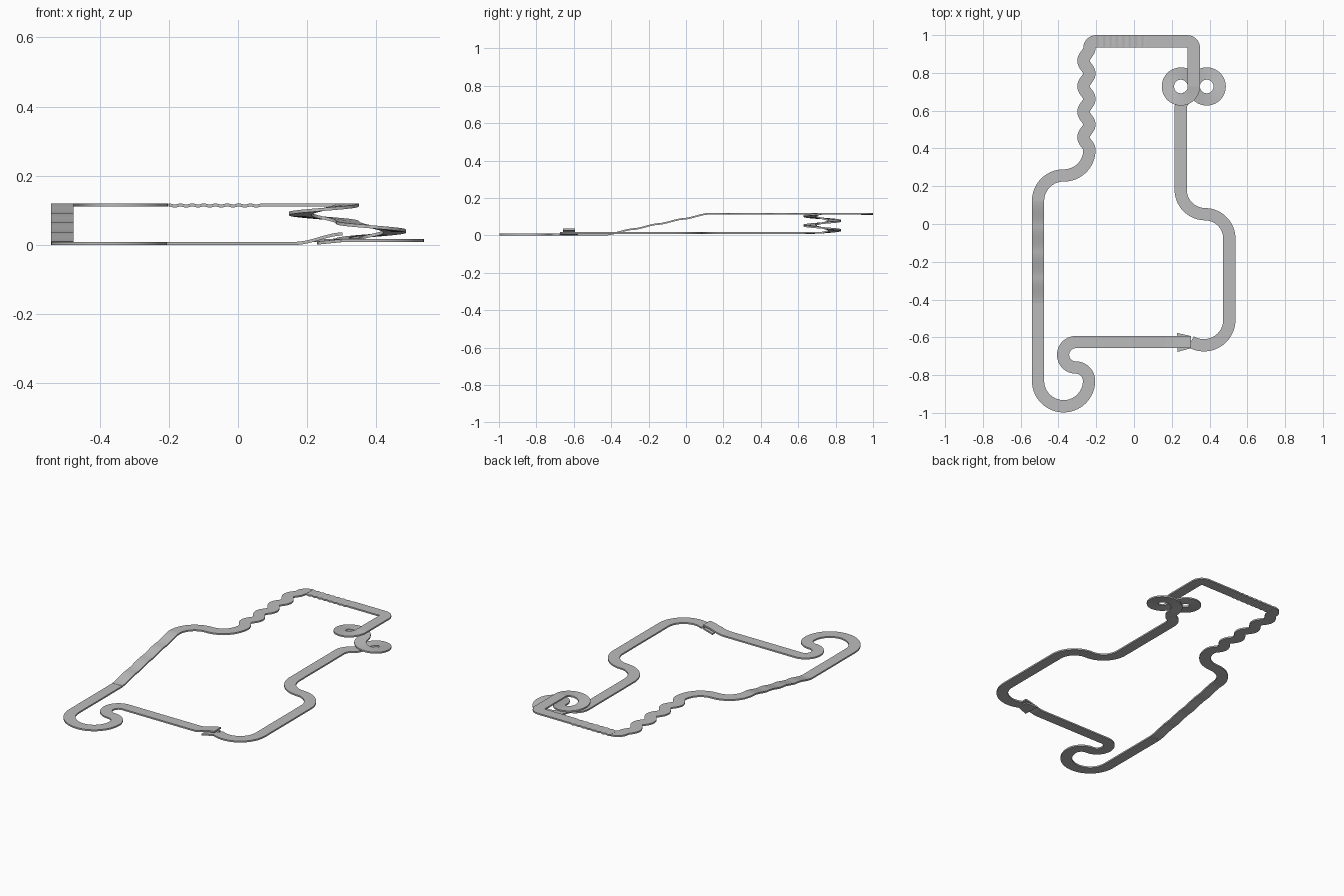
import bpy, bmesh, math
from math import sin, cos, pi, radians

if "Cube" in bpy.data.objects:
    bpy.data.objects.remove(bpy.data.objects["Cube"])

HALF, THICK = 0.0325, 0.009          # track half width and thickness
LOW, MID, HIGH = 0.001, 0.008, 0.111  # underside heights of the three levels

grey = bpy.data.materials.new("track_grey")
grey.diffuse_color = (0.5, 0.5, 0.5, 1)
grey.use_nodes = True
grey.node_tree.nodes["Principled BSDF"].inputs["Base Color"].default_value = grey.diffuse_color


def line(x0, y0, x1, y1, n=1):
    """Straight run: list of (x, y, heading)."""
    h = math.atan2(y1 - y0, x1 - x0)
    return [(x0 + (x1 - x0) * i / n, y0 + (y1 - y0) * i / n, h) for i in range(n + 1)]


def arc(cx, cy, r, a0, a1):
    """Circular run from angle a0 to a1 in degrees."""
    n = max(4, round(abs(a1 - a0) / 5))
    s = 1 if a1 > a0 else -1
    out = []
    for i in range(n + 1):
        a = radians(a0 + (a1 - a0) * i / n)
        out.append((cx + r * cos(a), cy + r * sin(a), a + s * pi / 2))
    return out


def smooth(t):
    return t * t * (3 - 2 * t)


def track(name, path, z, width=lambda t: HALF):
    """Sweep a flat slab along the path; z and width take the 0..1 run length."""
    pts = [path[0]]
    for p in path[1:]:
        if math.hypot(p[0] - pts[-1][0], p[1] - pts[-1][1]) > 1e-4:
            pts.append(p)
    dist = [0.0]
    for a, b in zip(pts, pts[1:]):
        dist.append(dist[-1] + math.hypot(b[0] - a[0], b[1] - a[1]))
    bm = bmesh.new()
    rings = []
    for (x, y, h), d in zip(pts, dist):
        t = d / dist[-1]
        w, zz = width(t), z(t)
        nx, ny = -sin(h) * w, cos(h) * w
        rings.append([bm.verts.new(v) for v in (
            (x + nx, y + ny, zz), (x - nx, y - ny, zz),
            (x - nx, y - ny, zz + THICK), (x + nx, y + ny, zz + THICK))])
    for a, b in zip(rings, rings[1:]):
        for i in range(4):
            j = (i + 1) % 4
            bm.faces.new((a[i], a[j], b[j], b[i]))
    bm.faces.new(rings[0][::-1])
    bm.faces.new(rings[-1])
    bmesh.ops.recalc_face_normals(bm, faces=bm.faces)
    me = bpy.data.meshes.new(name)
    bm.to_mesh(me)
    bm.free()
    me.materials.append(grey)
    ob = bpy.data.objects.new(name, me)
    bpy.context.collection.objects.link(ob)
    bpy.context.view_layer.objects.active = ob
    ob.select_set(True)
    bpy.ops.object.shade_smooth_by_angle(angle=radians(30))
    ob.select_set(False)
    return ob


def level(h):
    return lambda t: h


R, S = 0.135, 0.0685   # wide and tight bend radii

# Jump landing funnel, widened towards the jump
track("landing_funnel", line(0.23, -0.627, 0.30, -0.625),
      lambda t: LOW + (MID - LOW) * t, lambda t: 0.05 - 0.0175 * t)

# Right side: big bend, straight, S-bend, straight to the spiral
track("right_track",
      arc(0.37, -0.507, R, 239, 360)
      + line(0.505, -0.507, 0.505, -0.078)
      + arc(0.375, -0.078, 0.13, 0, 90)
      + arc(0.377, 0.182, 0.13, 270, 180)
      + line(0.247, 0.182, 0.247, 0.611), level(MID))

# Figure-eight spiral climbing to the upper level
track("spiral_entry", arc(0.3155, 0.611, S, 180, 120) + arc(0.248, 0.728, S, -60, 0),
      lambda t: MID + 0.002 * t * t)
track("climbing_spiral", arc(0.385, 0.728, S, 180, -180) + arc(0.248, 0.728, S, 0, 360),
      lambda t: MID + 0.002 + (HIGH - MID - 0.002) * t)

# Upper level: exit straight, tight corner, back straight
track("upper_track",
      line(0.317, 0.728, 0.317, 0.932) + arc(0.282, 0.932, 0.035, 0, 90)
      + line(0.282, 0.967, 0.07, 0.967), level(HIGH))

# Rumble strip with small vertical waves
track("rumble_strip", line(0.07, 0.967, -0.2, 0.967, 96),
      lambda t: HIGH - 0.0015 * (1 - cos(16 * pi * t)))
track("upper_corner", arc(-0.201, 0.932, 0.035, 90, 180), level(HIGH))

# Wiggling section: four sideways waves
wiggle = []
for i in range(97):
    a = 8 * pi * i / 96
    slope = 0.016 * sin(a) * 2 * pi / 0.135
    wiggle.append((-0.252 + 0.016 * cos(a), 0.932 - 0.54 * i / 96, -pi / 2 - math.atan(slope)))
track("wiggle_track", wiggle, level(HIGH))

# Upper S-bend down to the ramp
track("upper_s_bend", arc(-0.371, 0.392, R, 0, -90) + arc(-0.373, 0.122, R, 90, 180), level(HIGH))

# Stepped ramp: four smooth drops
for k in range(4):
    top = HIGH + (LOW - HIGH) * k / 4
    drop = (LOW - HIGH) / 4
    y = 0.122 - 0.135 * k
    track(f"ramp_step_{k + 1}", line(-0.508, y, -0.508, y - 0.135, 16),
          lambda t, a=top, d=drop: a + d * (0.7 * smooth(t) + 0.3 * t))

# Lower level: hairpins and front straight
track("lower_track",
      line(-0.508, -0.418, -0.508, -0.83) + arc(-0.373, -0.83, R, 180, 360)
      + arc(-0.308, -0.83, 0.07, 0, 90) + arc(-0.308, -0.6925, 0.0675, 270, 90)
      + line(-0.308, -0.625, 0.166, -0.625), level(LOW - 0.001))

# Jump ramp ending above the funnel
track("jump_ramp", line(0.166, -0.625, 0.302, -0.625, 16),
      lambda t: LOW - 0.001 + 0.027 * smooth(t))
